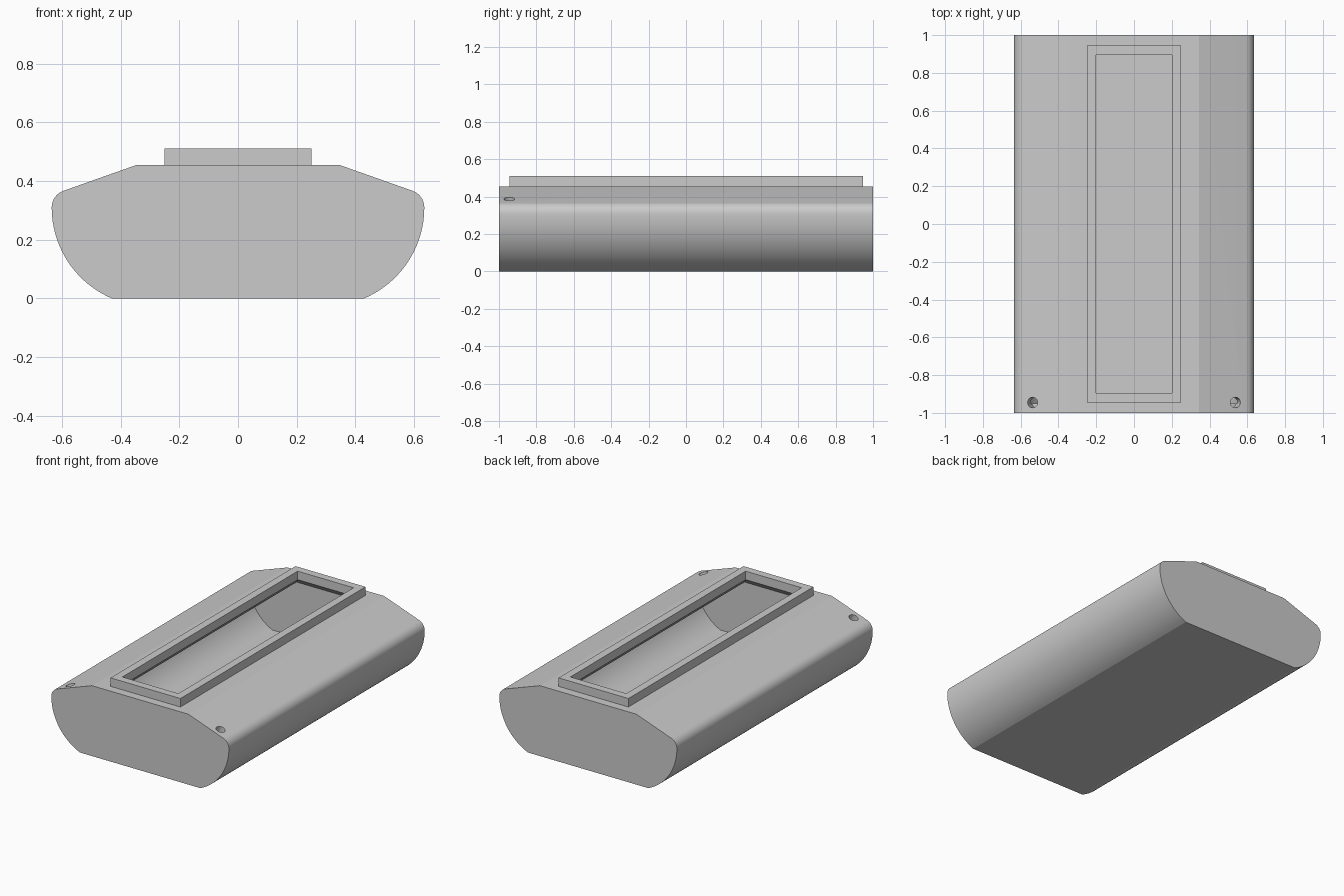
import bpy, bmesh, math
from mathutils import Vector

cube = bpy.data.objects.get("Cube")
if cube:
    bpy.data.objects.remove(cube, do_unlink=True)

grey = bpy.data.materials.new("plain_grey")
grey.use_nodes = True
grey.diffuse_color = (0.6, 0.6, 0.6, 1)
grey.node_tree.nodes["Principled BSDF"].inputs["Base Color"].default_value = (0.6, 0.6, 0.6, 1)


def loft(name, rings, closed=False):
    """Skin equal-sized rings; cap the ends unless the rings form a loop."""
    bm = bmesh.new()
    loops = [[bm.verts.new(p) for p in ring] for ring in rings]
    pairs = list(zip(loops, loops[1:])) + ([(loops[-1], loops[0])] if closed else [])
    for a, b in pairs:
        for i in range(len(a)):
            j = (i + 1) % len(a)
            bm.faces.new((a[i], a[j], b[j], b[i]))
    if not closed:
        bm.faces.new(loops[0])
        bm.faces.new(loops[-1])
    bmesh.ops.recalc_face_normals(bm, faces=bm.faces)
    mesh = bpy.data.meshes.new(name)
    bm.to_mesh(mesh)
    bm.free()
    mesh.materials.append(grey)
    obj = bpy.data.objects.new(name, mesh)
    bpy.context.collection.objects.link(obj)
    return obj


def rect(x, y, z):
    return [(-x, -y, z), (x, -y, z), (x, y, z), (-x, y, z)]


def section(inset):
    """Hull outline, offset inward by the wall thickness."""
    side, corner = 0.337 - inset, 0.06 - inset
    drop = math.asin((0.31 - inset) / side)
    half = []
    for i in range(25):                       # curved flank
        a = -drop * (1 - i / 24)
        half.append((0.298 + side * math.cos(a), 0.31 + side * math.sin(a)))
    for i in range(1, 9):                     # rounded shoulder
        a = math.radians(71) * i / 8
        half.append((0.575 + corner * math.cos(a), 0.31 + corner * math.sin(a)))
    half.append((0.345 - inset * 0.17, 0.455 - inset))
    return half + [(-x, z) for x, z in reversed(half)]


def extrude(name, inset, length):
    return loft(name, [[(x, y, z) for x, z in section(inset)] for y in (-length, length)])


def cut(target, cutter):
    mod = target.modifiers.new("cut", "BOOLEAN")
    mod.operation, mod.solver, mod.object = "DIFFERENCE", "EXACT", cutter
    bpy.context.view_layer.update()
    mesh = bpy.data.meshes.new_from_object(
        target.evaluated_get(bpy.context.evaluated_depsgraph_get()))
    target.modifiers.clear()
    target.data = mesh
    bpy.data.objects.remove(cutter, do_unlink=True)


# Hollow hull with a flared opening in its roof
body = extrude("body", 0, 1)
cut(body, extrude("cavity", 0.05, 0.95))
cut(body, loft("opening", [rect(0.247, 0.947, 0.38), rect(0.247, 0.947, 0.408),
                           rect(0.2, 0.895, 0.455), rect(0.2, 0.895, 0.6)]))

# Screw holes square to the sloping shoulders
for s in (-1, 1):
    normal = Vector((s * math.sin(math.radians(19)), 0, math.cos(math.radians(19))))
    across = normal.cross(Vector((0, 1, 0)))
    centre = Vector((s * 0.537, -0.945, 0.388))
    rings = [[centre + normal * d + 0.028 * (across * math.cos(a) + Vector((0, math.sin(a), 0)))
              for a in (math.tau * i / 24 for i in range(24))] for d in (-0.07, 0.05)]
    cut(body, loft("screw_hole", rings))

# Raised rim around the opening
rim = loft("opening_rim", [rect(0.25, 0.945, 0.455), rect(0.25, 0.945, 0.51),
                           rect(0.2, 0.895, 0.51), rect(0.2, 0.895, 0.455)], closed=True)

# Smooth the curved flanks, keep the creases
bpy.ops.object.select_all(action="DESELECT")
body.select_set(True)
bpy.context.view_layer.objects.active = body
bpy.ops.object.shade_smooth_by_angle(angle=math.radians(15))
